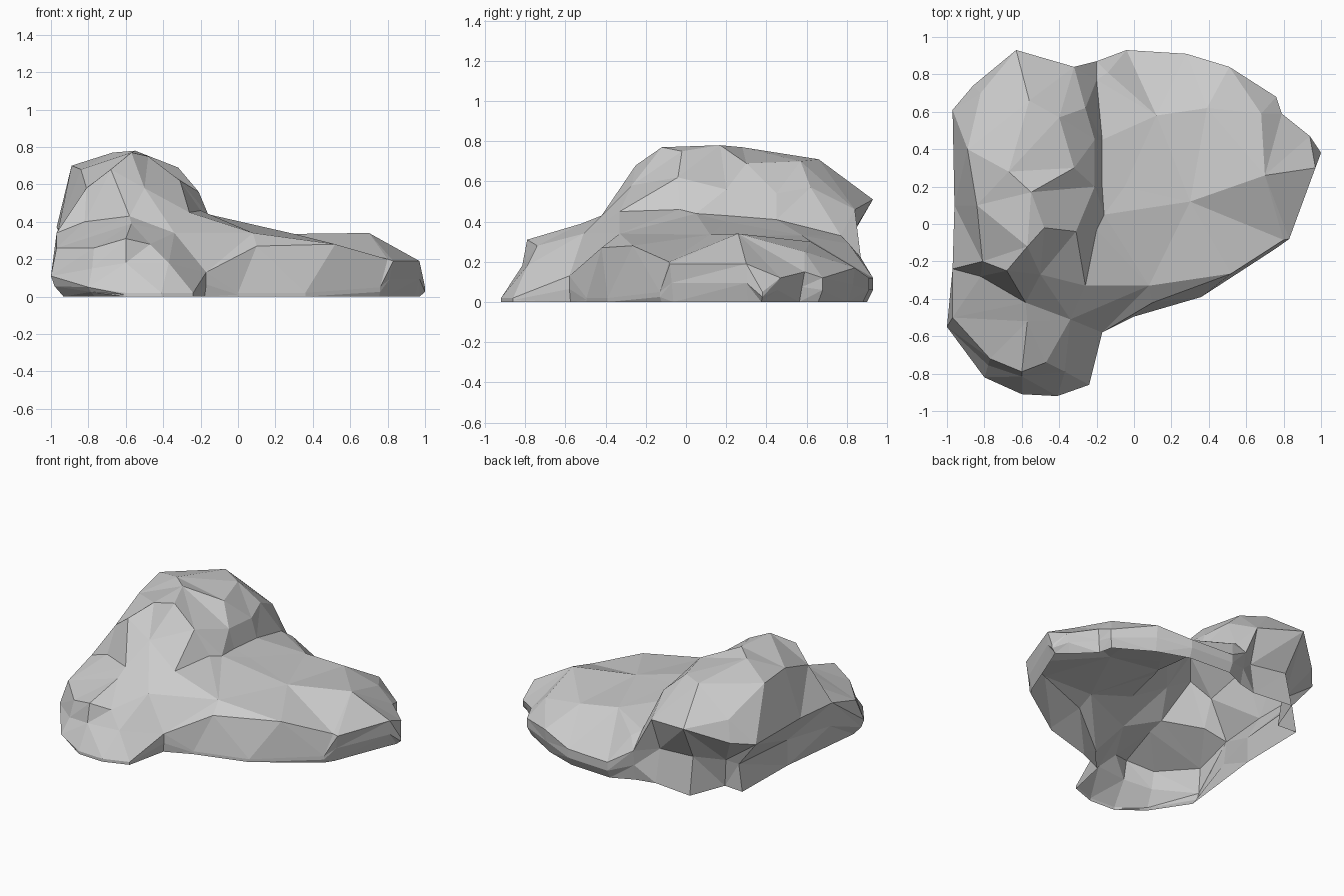
import bpy, bmesh
from mathutils import Vector
from mathutils.geometry import delaunay_2d_cdt

# Widest outline, counter-clockwise from the front: x, y, z, waist inset, foot inset
rim = [
    (-0.41, -0.92, 0.02, 0, 0), (-0.24, -0.86, 0.02, 0, 0),
    (-0.17, -0.58, 0.13, 0, 0.01), (0.0, -0.495, 0.02, 0, 0),
    (0.36, -0.39, 0.02, 0, 0), (0.76, -0.13, 0.05, 0, 0.01),
    (0.83, -0.08, 0.19, 0.02, 0.04), (0.97, 0.3, 0.19, 0.0, 0.03),
    (1.0, 0.38, 0.05, 0, 0.03), (0.94, 0.47, 0.12, 0.02, 0.06),
    (0.79, 0.59, 0.15, 0.02, 0.04), (0.76, 0.68, 0.12, 0, 0.03),
    (0.51, 0.84, 0.17, 0.01, 0.04), (0.28, 0.91, 0.12, 0, 0.03),
    (-0.04, 0.93, 0.12, 0, 0.03), (-0.2, 0.87, 0.22, 0.02, 0.04),
    (-0.32, 0.84, 0.46, 0.08, 0.04), (-0.63, 0.93, 0.51, 0.15, 0.10),
    (-0.86, 0.74, 0.40, 0.18, 0.22), (-0.97, 0.61, 0.37, 0.15, 0.12),
    (-0.96, 0.1, 0.36, 0.10, 0.10), (-0.97, -0.24, 0.34, 0.02, 0.07),
    (-1.0, -0.55, 0.11, 0.02, 0.07), (-0.8, -0.82, 0.05, 0.02, 0.05),
    (-0.6, -0.91, 0.02, 0, 0)]

# Creases: top and foot of the cliff, ledge lip running into the slab edge, lower lip
creases = [
    [(-0.5, -0.27, 0.58), (-0.31, -0.04, 0.62), (-0.21, 0.2, 0.56),
     (-0.21, 0.45, 0.54), (-0.26, 0.62, 0.57)],
    [(-0.26, -0.33, 0.45), (-0.2, -0.03, 0.46), (-0.16, 0.05, 0.44),
     (-0.17, 0.2, 0.43), (-0.17, 0.45, 0.41), (-0.2, 0.77, 0.33)],
    [(-0.97, -0.5, 0.26), (-0.77, -0.72, 0.26), (-0.6, -0.79, 0.31),
     (-0.47, -0.74, 0.28), (-0.34, -0.51, 0.34), (0.08, -0.33, 0.34),
     (0.1, -0.42, 0.27), (0.52, -0.265, 0.28), (0.8, -0.085, 0.20)],
    [(-0.78, -0.755, 0.15), (-0.6, -0.815, 0.18), (-0.37, -0.79, 0.18)]]

# Loose points: ridge, front ledge and slab
ridge = [
    (-0.55, 0.17, 0.78), (-0.67, 0.28, 0.77), (-0.57, -0.12, 0.77),
    (-0.48, -0.02, 0.75), (-0.89, 0.4, 0.70), (-0.84, 0.1, 0.68),
    (-0.56, 0.66, 0.71), (-0.4, 0.57, 0.70), (-0.82, 0.70, 0.54),
    (-0.32, 0.3, 0.69), (-0.81, -0.2, 0.58), (-0.68, -0.25, 0.68)]
ledge = [(-0.58, -0.42, 0.43), (-0.82, -0.28, 0.40), (-0.57, -0.52, 0.39)]
slab = [
    (-0.05, 0.2, 0.40), (0.3, 0.12, 0.335), (0.7, 0.26, 0.34),
    (0.39, 0.62, 0.30), (0.12, 0.58, 0.33), (-0.14, 0.81, 0.29),
    (0.68, 0.59, 0.25)]

count = len(rim)
tops = [Vector(p[:3]) for p in rim] + [Vector(p) for p in ridge + ledge + slab]
edges = [(i, (i + 1) % count) for i in range(count)]
for crease in creases:
    start = len(tops)
    tops += [Vector(p) for p in crease]
    edges += [(k, k + 1) for k in range(start, len(tops) - 1)]
    if crease is creases[2]:
        edges.append((2, start + 6))  # gully between ledge and slab


def inset_point(i, distance, z):
    """Rim point i pushed into the rock and set at height z."""
    along = tops[(i + 1) % count].xy - tops[i - 1].xy
    along.normalize()
    return (tops[i].x - along.y * distance, tops[i].y + along.x * distance, z)


bm = bmesh.new()
verts = [bm.verts.new(p) for p in tops]

# Faceted upper surface
result = delaunay_2d_cdt([p.xy for p in tops], edges, [], 1, 1e-5)
for face in result[2]:
    bm.faces.new([verts[result[3][k][0]] for k in face])

# Undercut sides: rim to waist to foot, left open underneath
waist = [bm.verts.new(inset_point(i, p[3], p[2] * 0.5)) for i, p in enumerate(rim)]
foot = [bm.verts.new(inset_point(i, p[4], 0)) for i, p in enumerate(rim)]
for upper, lower in ((verts[:count], waist), (waist, foot)):
    for i in range(count):
        j = (i + 1) % count
        a, b, c, d = upper[i], lower[i], lower[j], upper[j]
        if i % 2:
            bm.faces.new((a, b, c))
            bm.faces.new((a, c, d))
        else:
            bm.faces.new((a, b, d))
            bm.faces.new((b, c, d))

bmesh.ops.recalc_face_normals(bm, faces=bm.faces)
if sum(f.normal.z * f.calc_area() for f in bm.faces) < 0:
    bmesh.ops.reverse_faces(bm, faces=bm.faces)
mesh = bpy.data.meshes.new("rock")
bm.to_mesh(mesh)
bm.free()
bpy.context.collection.objects.link(bpy.data.objects.new("rock", mesh))
